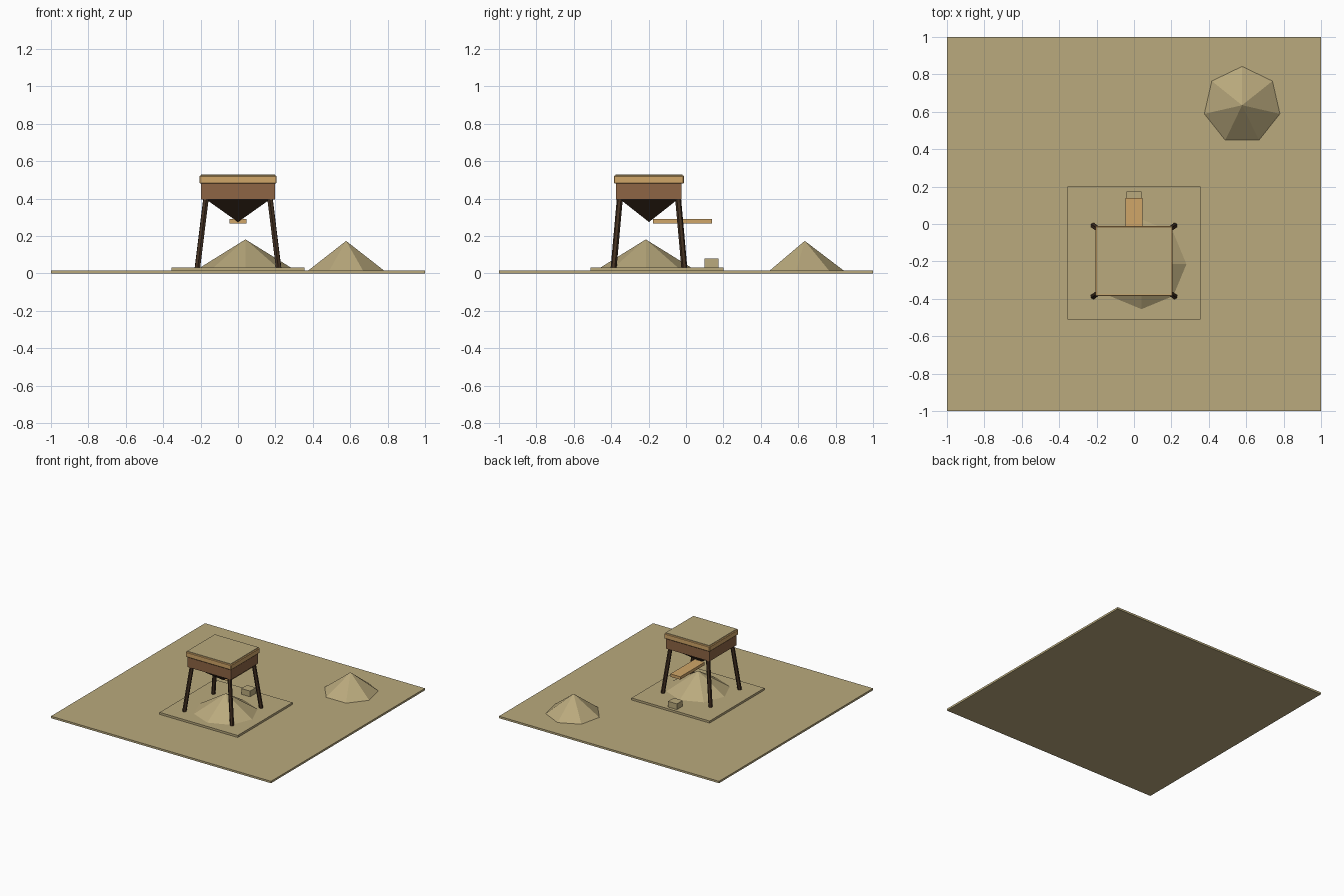
import bpy
import math
from mathutils import Vector

default = bpy.data.objects.get("Cube")
if default:
    bpy.data.objects.remove(default, do_unlink=True)


def material(name, rgb):
    m = bpy.data.materials.new(name)
    m.use_nodes = True
    colour = (*rgb, 1)
    m.diffuse_color = colour
    m.node_tree.nodes["Principled BSDF"].inputs["Base Color"].default_value = colour
    return m


SAND = material("sand", (0.49, 0.40, 0.205))
TAN = material("light_wood", (0.63, 0.38, 0.14))
BROWN = material("brown_wood", (0.27, 0.13, 0.058))
DARK = material("dark_wood", (0.058, 0.031, 0.016))


def finish(name, mat):
    ob = bpy.context.object
    ob.name = name
    ob.data.name = name
    ob.data.materials.append(mat)
    return ob


def box(name, mat, x, y, z, bevel=0):
    """Box from three (low, high) ranges."""
    ranges = (x, y, z)
    bpy.ops.mesh.primitive_cube_add(size=1, location=[(a + b) / 2 for a, b in ranges])
    bpy.context.object.scale = [b - a for a, b in ranges]
    bpy.ops.object.transform_apply(location=False, rotation=False, scale=True)
    ob = finish(name, mat)
    if bevel:
        mod = ob.modifiers.new("bevel", 'BEVEL')
        mod.width = bevel
        mod.segments = 1
    return ob


def pile(name, sides, radius, x, y, base, top):
    bpy.ops.mesh.primitive_cone_add(vertices=sides, radius1=radius, radius2=0,
                                    depth=top - base, location=(x, y, (base + top) / 2))
    return finish(name, SAND)


def post(name, mat, start, end, radius):
    start, end = Vector(start), Vector(end)
    axis = end - start
    bpy.ops.mesh.primitive_cylinder_add(vertices=6, radius=radius, depth=axis.length,
                                        location=(start + end) / 2)
    ob = finish(name, mat)
    ob.rotation_euler = axis.to_track_quat('Z', 'Y').to_euler()
    return ob


# Ground, pad and sand heaps
box("ground", SAND, (-1, 1), (-1, 1), (0, 0.016))
box("pad", SAND, (-0.355, 0.355), (-0.51, 0.2), (0.01, 0.033))
pile("heap_under_hopper", 8, 0.245, 0.04, -0.215, 0.03, 0.182)
pile("heap_behind", 7, 0.21, 0.578, 0.635, 0.014, 0.174)
box("small_block", SAND, (-0.04, 0.04), (0.1, 0.175), (0.03, 0.08))

# Hopper body, rim and contents
CY = -0.198
box("hopper_body", BROWN, (-0.197, 0.197), (CY - 0.175, CY + 0.175), (0.395, 0.49))
box("hopper_rim", TAN, (-0.207, 0.207), (CY - 0.188, CY + 0.188), (0.48, 0.524), 0.005)
box("hopper_sand", SAND, (-0.198, 0.198), (CY - 0.18, CY + 0.18), (0.5, 0.528))

# Inverted pyramid below the body
bpy.ops.mesh.primitive_cone_add(vertices=4, radius1=0, radius2=math.sqrt(2), depth=1,
                                rotation=(0, 0, math.pi / 4))
bpy.ops.object.transform_apply(location=False, rotation=True, scale=False)
funnel = finish("hopper_funnel", DARK)
funnel.scale = (0.172, 0.155, 0.122)
funnel.location = (0, CY, 0.336)

# Splayed legs
for sx, side in ((-1, "right"), (1, "left")):
    for sy, end in ((-1, "front"), (1, "back")):
        post(f"{end}_{side}_leg", DARK, (sx * 0.217, CY + sy * 0.189, 0.03),
             (sx * 0.17, CY + sy * 0.155, 0.41), 0.016)

# Chute leading to the back
box("chute", TAN, (-0.045, 0.045), (-0.177, 0.138), (0.266, 0.29))
